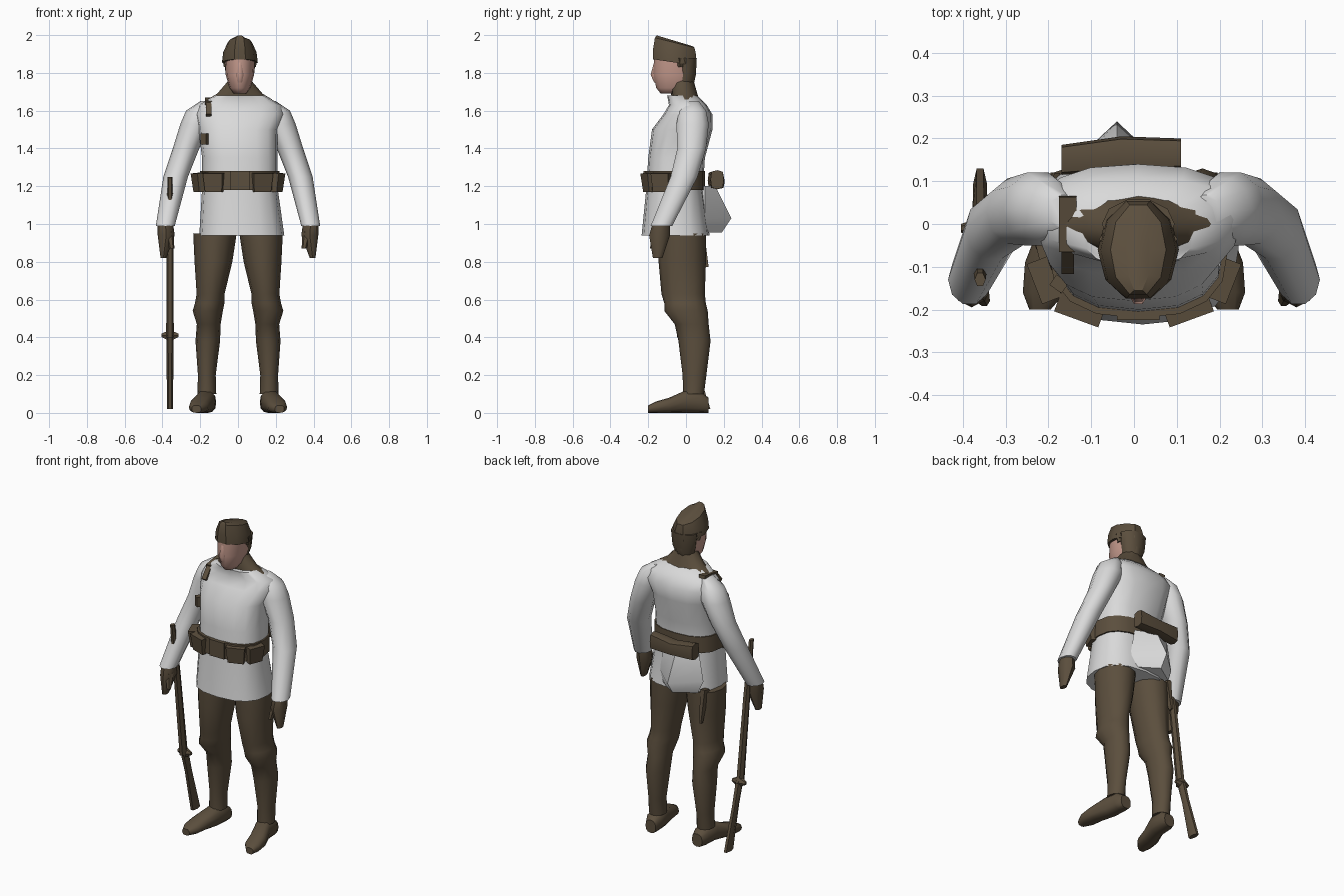
import bpy, bmesh
from math import cos, sin, pi, radians, copysign
from mathutils import Matrix, Vector, Euler

cube = bpy.data.objects.get("Cube")
if cube:
    bpy.data.objects.remove(cube, do_unlink=True)


def material(name, *color):
    mat = bpy.data.materials.new(name)
    mat.use_nodes = True
    mat.diffuse_color = (*color, 1)
    shader = next(node for node in mat.node_tree.nodes if node.type == 'BSDF_PRINCIPLED')
    shader.inputs["Base Color"].default_value = (*color, 1)
    shader.inputs["Roughness"].default_value = .9
    return mat


BROWN = material("brown_cloth", .105, .077, .047)
WHITE = material("white_jacket", .7, .7, .7)
SKIN = material("skin", .57, .33, .27)
MID = .01  # the body stands slightly to its left


def finish(bm, name, materials, rule=None, angle=45):
    """Turn a bmesh into a shaded object; the rule picks each face's material."""
    bmesh.ops.recalc_face_normals(bm, faces=bm.faces)
    if rule:
        for face in bm.faces:
            face.material_index = rule(face.calc_center_median())
    mesh = bpy.data.meshes.new(name)
    bm.to_mesh(mesh)
    bm.free()
    for mat in materials:
        mesh.materials.append(mat)
    obj = bpy.data.objects.new(name, mesh)
    bpy.context.collection.objects.link(obj)
    bpy.ops.object.select_all(action='DESELECT')
    obj.select_set(True)
    bpy.context.view_layer.objects.active = obj
    bpy.ops.object.shade_smooth_by_angle(angle=radians(angle))


def loft(name, rings, *materials, sides=12, axis='z', power=1, mirror=1, rule=None, angle=45):
    """Skin elliptical rings (across, depth, station, radius, radius, tilt) along an axis."""
    bm = bmesh.new()
    loops = []
    for across, depth, station, wide, deep, *tilt in rings:
        loop = []
        for i in range(sides):
            turn = 2 * pi * i / sides
            c, s = (copysign(abs(t) ** power, t) for t in (cos(turn), sin(turn)))
            p, q = across + wide * c, depth + deep * s
            h = station + sum(tilt) * deep * s
            x, y, z = {'z': (p, q, h), 'y': (p, h, q), 'x': (h, p, q)}[axis]
            loop.append(bm.verts.new((x * mirror, y, z)))
        loops.append(loop)
    for low, high in zip(loops, loops[1:]):
        for i in range(sides):
            bm.faces.new((low[i - 1], low[i], high[i], high[i - 1]))
    bm.faces.new(loops[0])
    bm.faces.new(loops[-1])
    finish(bm, name, materials, rule, angle)


def box(name, location, size, mat, turn=(0, 0, 0), taper=1):
    """Turned box with an optionally narrowed bottom."""
    bm = bmesh.new()
    bmesh.ops.create_cube(bm, size=1)
    for vert in bm.verts:
        if vert.co.z < 0:
            vert.co.x *= taper
            vert.co.y *= taper
    bm.transform(Matrix.LocRotScale(Vector(location), Euler(turn), Vector(size)))
    finish(bm, name, [mat], angle=30)


# Jacket from the flared hem to the neckline
loft("jacket", [
    (.02, -.055, .94, .225, .18),
    (MID, -.06, 1.19, .2, .15),
    (MID, -.05, 1.35, .2, .15),
    (0, -.02, 1.5, .21, .16),
    (MID, .01, 1.58, .24, .13),
    (MID, .01, 1.63, .22, .1),
    (MID, -.02, 1.68, .13, .08),
], WHITE, sides=16, power=.8)

# Neck cloth spreading over the collar
loft("neck_cloth", [
    (MID, 0, 1.66, .17, .07),
    (MID, -.01, 1.69, .12, .07),
    (MID, -.02, 1.76, .06, .06),
], BROWN)

# Belt and buckle plate
loft("belt", [(MID, -.06, z, .21, .16) for z in (1.18, 1.28)], BROWN, sides=16, power=.8)
box("buckle", (MID, -.22, 1.23), (.1, .01, .1), BROWN)

for side, label in ((1, "left"), (-1, "right")):
    # Sleeve, bent forward from the elbow
    loft(label + "_sleeve", [
        (.385, -.13, .99, .05, .06),
        (.33, -.01, 1.25, .065, .075),
        (.275, .03, 1.4, .07, .08),
        (.225, .035, 1.53, .08, .09),
        (.205, .035, 1.6, .07, .075),
        (.17, .03, 1.65, .03, .04),
    ], WHITE, sides=10, mirror=side)

    # Hand with a finger group and a thumb
    loft(label + "_hand", [
        (.395, -.15, .82, .015, .025),
        (.38, -.14, .94, .045, .055),
        (.385, -.13, 1.01, .04, .045),
    ], BROWN, sides=8, mirror=side)
    loft(label + "_thumb", [
        (.35, -.18, .87, .013, .013),
        (.365, -.15, .96, .025, .03),
    ], BROWN, sides=6, mirror=side)

    # Baggy trouser leg puffed over the knee, with a wrapped calf
    loft(label + "_leg", [
        (.165, .04, .1, .05, .055),
        (.165, .045, .2, .047, .063),
        (.16, .045, .38, .065, .085),
        (.155, .03, .47, .063, .09),
        (.16, 0, .54, .08, .115),
        (.15, -.005, .58, .078, .11),
        (.145, -.015, .63, .074, .115),
        (.13, -.02, .8, .1, .125),
        (.122, -.02, .95, .115, .125),
    ], BROWN, mirror=side)

    # Boot with the toes turned outward
    loft(label + "_boot", [
        (.22, .02, -.2, .025, .02),
        (.21, .03, -.16, .05, .03),
        (.2, .04, -.09, .055, .04),
        (.17, .06, 0, .05, .06),
        (.165, .055, .08, .05, .055),
        (.16, .04, .12, .035, .04),
    ], BROWN, axis='y', power=.8, mirror=side)

    # Cartridge pouches
    box(label + "_front_pouch", (side * .125, -.195, 1.22), (.11, .05, .1), BROWN,
        turn=(.1, 0, side * .35), taper=.85)
    box(label + "_side_pouch", (side * .205, -.13, 1.22), (.1, .05, .1), BROWN,
        turn=(.1, 0, side * 1.2), taper=.85)

# Head with the face at the front and dark hair behind
loft("head", [
    (MID, -.06, 1.69, .035, .075),
    (MID, -.06, 1.72, .055, .1),
    (MID, -.06, 1.79, .075, .115),
    (MID, -.06, 1.9, .08, .11),
], BROWN, SKIN, sides=14, rule=lambda center: int(center.y < -.03), angle=60)
loft("nose", [
    (MID, -.16, 1.75, .015, .01),
    (MID, -.17, 1.79, .02, .02),
    (MID, -.155, 1.86, .015, .015),
], SKIN, sides=6, angle=60)
loft("hair", [
    (MID, -.02, 1.7, .045, .05),
    (MID, 0, 1.79, .075, .055),
    (MID, 0, 1.88, .085, .06),
], BROWN, sides=10)

# Folded side cap with ear flaps, high at the front
loft("cap", [
    (MID, -.06, 1.855, .095, .12, -.15),
    (MID, -.06, 1.91, .088, .12, -.15),
    (MID, -.06, 1.96, .065, .11, -.25),
    (MID, -.06, 1.97, .03, .1, -.3),
], BROWN, sides=10, angle=35)
loft("ear_flaps", [(MID, -.03, 1.83, .085, .04), (MID, -.035, 1.88, .092, .05)], BROWN, sides=8)

# Pack tied in the middle, and the bag under it
loft("back_pack", [
    (.15, 1.23, -.17, .035, .05),
    (.165, 1.225, -.03, .04, .04),
    (.165, 1.235, .11, .035, .05),
], BROWN, sides=8, axis='x', power=.5, angle=30)
loft("bread_bag", [
    (-.04, .11, .955, .12, .08),
    (-.04, .1, 1.03, .15, .14),
    (-.04, .1, 1.2, .12, .055),
], WHITE, sides=4, angle=60)

# Scabbard and the strap pieces on the right side
box("scabbard", (-.18, .09, .87), (.03, .05, .2), BROWN, turn=(.2, 0, 0), taper=.4)
box("shoulder_strap", (-.155, 0, 1.65), (.04, .13, .02), BROWN, turn=(.15, 0, 0))
box("strap_front", (-.155, -.08, 1.61), (.03, .02, .09), BROWN, turn=(-.7, 0, 0))
box("chest_strap", (-.175, -.14, 1.45), (.035, .03, .06), BROWN, turn=(0, 0, -.6))

# Rifle resting on its butt, the barrel reaching past the hand
RIFLE = -.36
loft("rifle_barrel", [
    (RIFLE, -.02, .4, .02, .03),
    (RIFLE, -.085, .92, .019, .024),
    (RIFLE, -.13, 1.25, .013, .018),
], BROWN, sides=6)
loft("rifle_butt", [
    (RIFLE, .095, .02, .016, .04),
    (RIFLE, .025, .28, .018, .025),
    (RIFLE, -.015, .42, .02, .028),
], BROWN, sides=6)
loft("rifle_bolt", [
    (-.01, .41, RIFLE - .045, .01, .01),
    (-.01, .41, RIFLE, .025, .035),
    (-.01, .41, RIFLE + .045, .01, .01),
], BROWN, sides=6, axis='x')
